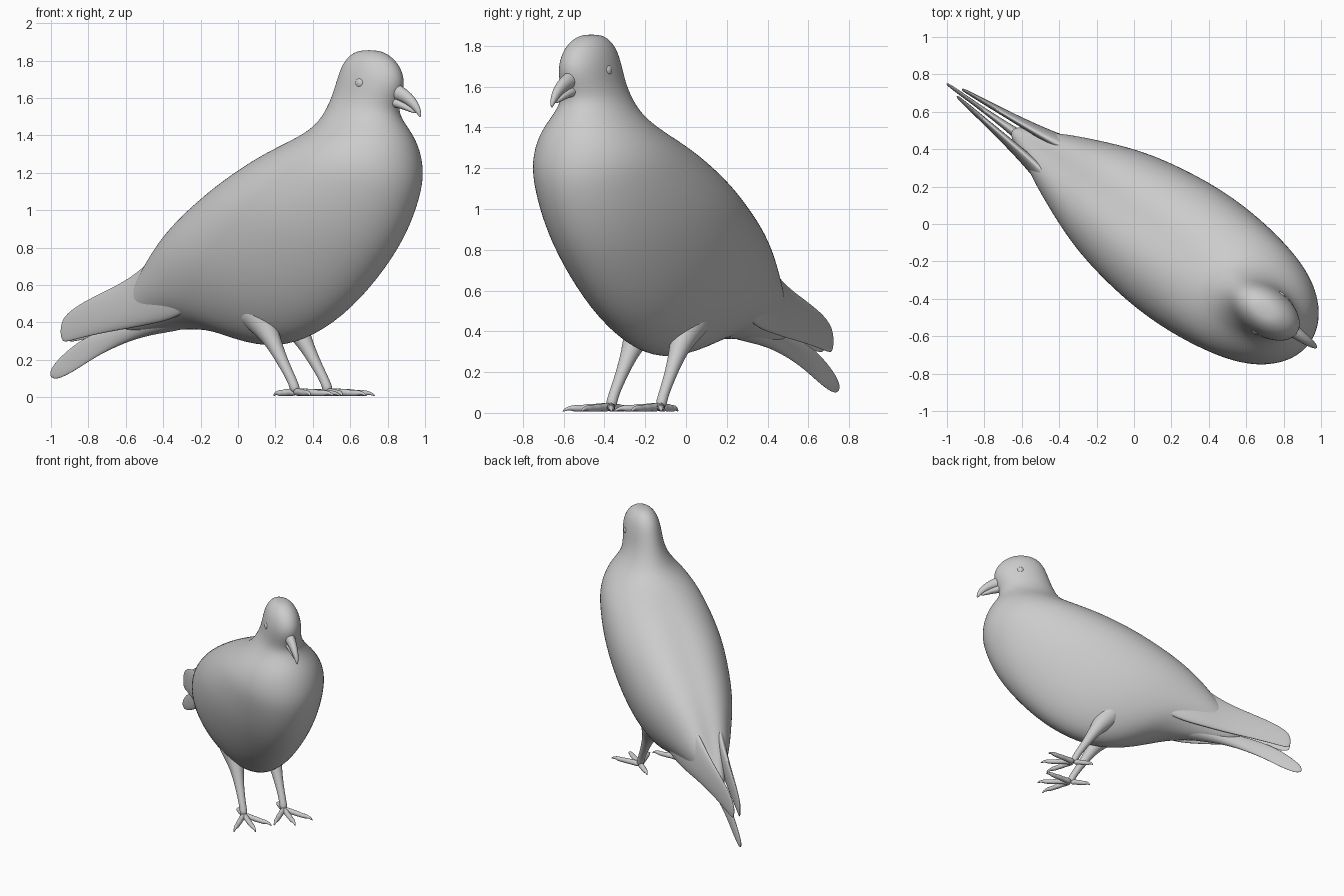
import bpy, bmesh, math
from mathutils import Vector, Matrix

# Bird is modelled facing +x (left = +y), then turned to its final heading
PLACE = Matrix.Translation((0.017, 0.024, 0)) @ Matrix.Rotation(math.radians(-35.5), 4, 'Z')


def loft(name, rings, levels=2):
    bm = bmesh.new()
    rows = [[bm.verts.new(p) for p in ring] for ring in rings]
    n = len(rows[0])
    for a, b in zip(rows, rows[1:]):
        for i in range(n):
            j = (i + 1) % n
            bm.faces.new((a[i], a[j], b[j], b[i]))
    bm.faces.new(rows[0][::-1])
    bm.faces.new(rows[-1])
    bmesh.ops.recalc_face_normals(bm, faces=bm.faces[:])
    for f in bm.faces:
        f.smooth = True
    me = bpy.data.meshes.new(name)
    bm.to_mesh(me)
    bm.free()
    ob = bpy.data.objects.new(name, me)
    bpy.context.collection.objects.link(ob)
    ob.matrix_world = PLACE
    sub = ob.modifiers.new("smooth", 'SUBSURF')
    sub.levels = sub.render_levels = levels
    return ob


def tube(name, pts, radii, n=10, wide=1.0):
    pts = [Vector(p) for p in pts]
    rings = []
    for i, p in enumerate(pts):
        tan = (pts[min(i + 1, len(pts) - 1)] - pts[max(i - 1, 0)]).normalized()
        u = tan.cross(Vector((0, 0, 1))).normalized()
        v = u.cross(tan)
        rings.append([p + radii[i] * (wide * math.cos(a) * u + math.sin(a) * v)
                      for a in (2 * math.pi * k / n for k in range(n))])
    return loft(name, rings)


# Head, neck and body: dorsal x,z / ventral x,z / half width / egg factor / back groove
sections = [
    (.79, 1.856, .89, 1.856, .03, 0, 0),
    (.735, 1.838, .95, 1.838, .07, 0, 0),
    (.68, 1.785, 1.02, 1.785, .108, 0, 0),
    (.648, 1.70, 1.058, 1.70, .127, 0, 0),
    (.62, 1.62, 1.04, 1.62, .133, 0, 0),
    (.59, 1.55, 1.00, 1.53, .152, 0, 0),
    (.545, 1.475, 1.05, 1.45, .20, 0, 0),
    (.47, 1.415, 1.11, 1.36, .27, 0, 0),
    (.35, 1.365, 1.148, 1.2, .335, .05, .01),
    (.2, 1.305, 1.12, 1.05, .365, .1, .02),
    (.05, 1.23, 1.045, .87, .385, .15, .03),
    (-.1, 1.145, .92, .69, .39, .18, .035),
    (-.24, 1.055, .70, .465, .37, .2, .035),
    (-.37, .96, .45, .315, .335, .22, .035),
    (-.48, .86, .22, .262, .285, .22, .035),
    (-.575, .75, .0, .30, .235, .15, .035),
    (-.67, .62, -.2, .37, .18, .1, .03),
    (-.76, .5, -.48, .36, .095, 0, 0),
    (-.85, .42, -.75, .33, .04, 0, 0),
]
N = 28
rings = []
for dx, dz, vx, vz, w, k, g in sections:
    d, v = Vector((dx, 0, dz)), Vector((vx, 0, vz))
    c, h = (d + v) / 2, (d - v) / 2
    ring = []
    for i in range(N):
        t = 2 * math.pi * i / N
        tt = min(t, 2 * math.pi - t)
        p = c + h * math.cos(t) - h.normalized() * g * math.exp(-(tt / .25) ** 2)
        p.y = w * math.sin(t) * (1 + k * math.cos(t))
        ring.append(p)
    rings.append(ring)
loft("body", rings)


def blade(name, stations, side=1):
    # x, top z, bottom z, sideways offset at top and bottom, half thickness
    out = []
    for x, top, bot, yt, yb, th in stations:
        ring = []
        for i in range(14):
            a = 2 * math.pi * i / 14
            f = (1 + math.cos(a)) / 2
            ring.append((x, side * (yb + (yt - yb) * f + th * math.sin(a)), bot + (top - bot) * f))
        out.append(ring)
    return loft(name, out)


# Folded wings narrowing into upright blades beside the tail
wing = [
    (-.02, .98, .60, .20, .22, .04),
    (-.2, .92, .46, .17, .19, .05),
    (-.35, .85, .405, .13, .165, .05),
    (-.5, .755, .385, .095, .135, .045),
    (-.62, .675, .37, .075, .105, .036),
    (-.75, .61, .355, .062, .08, .028),
    (-.9, .555, .335, .048, .058, .02),
    (-1.05, .495, .31, .034, .038, .014),
    (-1.13, .445, .293, .027, .029, .01),
    (-1.158, .41, .30, .024, .025, .008),
    (-1.168, .375, .33, .023, .023, .004),
]
for side, label in ((1, "left"), (-1, "right")):
    blade(label + "_wing", wing, side)

# Tail
blade("tail", [
    (-.3, .52, .37, 0, 0, .10),
    (-.5, .46, .345, 0, 0, .07),
    (-.7, .42, .315, 0, 0, .035),
    (-.94, .355, .225, 0, 0, .016),
    (-1.08, .295, .145, 0, 0, .012),
    (-1.19, .215, .098, 0, 0, .010),
    (-1.235, .17, .098, 0, 0, .008),
    (-1.253, .14, .112, 0, 0, .004),
])

# Beak
tube("upper_beak", [(.97, 0, 1.645), (1.04, 0, 1.628), (1.10, 0, 1.597), (1.145, 0, 1.558),
                    (1.17, 0, 1.52), (1.176, 0, 1.497)],
     [.055, .042, .034, .025, .014, .004], wide=.85)
tube("lower_beak", [(.96, 0, 1.59), (1.04, 0, 1.57), (1.10, 0, 1.545), (1.15, 0, 1.52)],
     [.035, .025, .018, .006], wide=1.1)

# Eyes, legs and feet
for side, label in ((1, "left"), (-1, "right")):
    bpy.ops.mesh.primitive_uv_sphere_add(segments=20, ring_count=12, radius=1)
    eye = bpy.context.object
    eye.name = label + "_eye"
    eye.matrix_world = PLACE @ Matrix.Translation((.862, side * .116, 1.68)) @ Matrix.Diagonal((.026, .018, .026, 1))
    bpy.ops.object.shade_smooth()
    y = side * .15
    tube(label + "_leg", [(.16, side * .14, .5), (.23, side * .14, .41), (.295, side * .143, .325),
                          (.35, side * .146, .235), (.41, side * .149, .14), (.45, y, .075), (.468, y, .025)],
         [.12, .085, .052, .036, .028, .026, .03], n=12)
    for toe, ang, length in (("middle", 0, .25), ("outer", 36, .25), ("inner", -36, .24), ("hind", 180, .145)):
        a = math.radians(ang * side)
        ca, sa = math.cos(a), math.sin(a)
        prof = [(0, .028, .022), (.2, .028, .023), (.32, .026, .019), (.48, .025, .022),
                (.6, .022, .017), (.74, .022, .019), (.84, .024, .012), (.94, .018, .008), (1, .006, .003)]
        tube(f"{label}_{toe}_toe", [(.465 + ca * f * length, y + sa * f * length, z) for f, z, r in prof],
             [r for f, z, r in prof], n=8)
